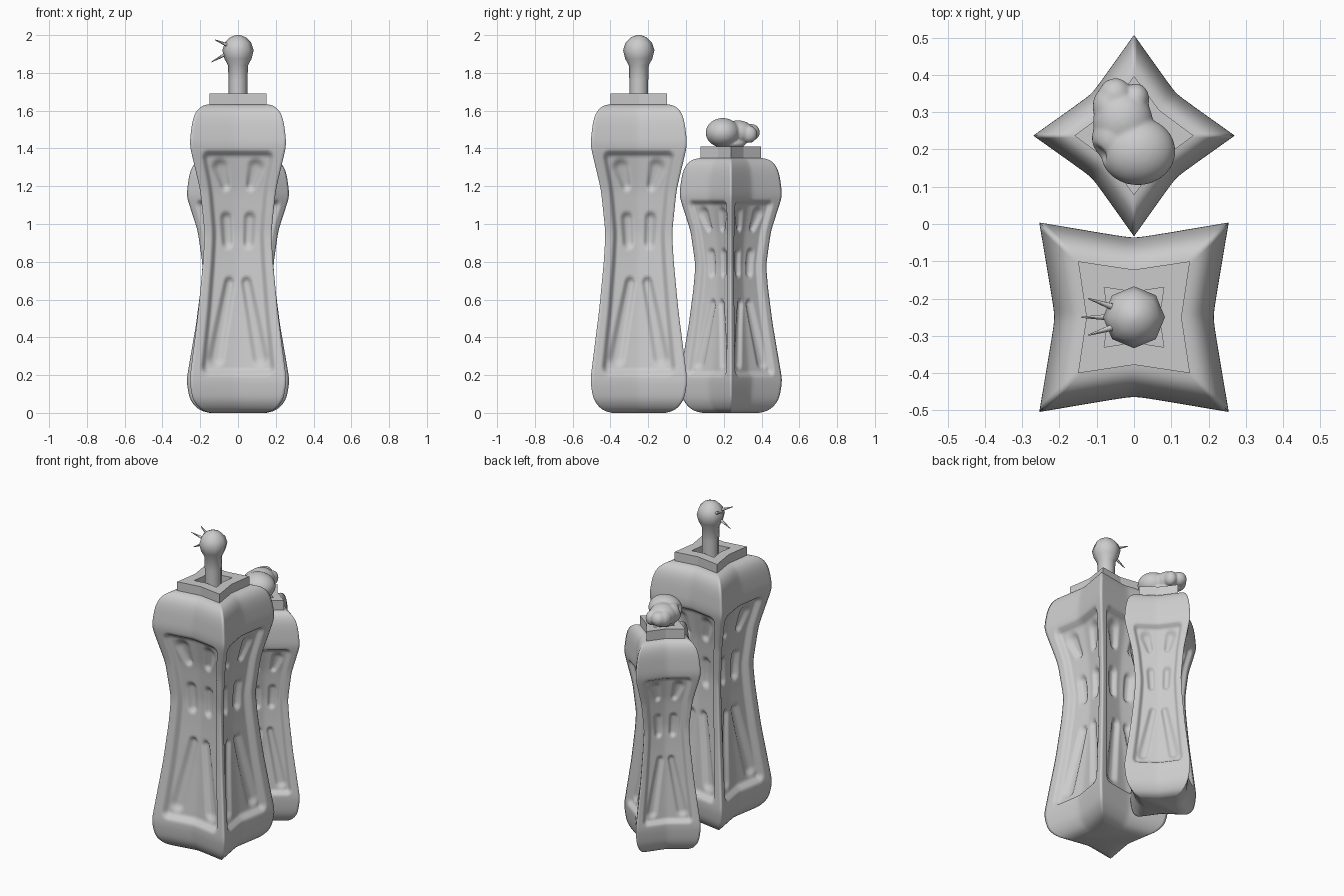
import bpy, bmesh, math
from mathutils import Matrix, Vector

cube = bpy.data.objects.get("Cube")
if cube:
    bpy.data.objects.remove(cube, do_unlink=True)

grey = bpy.data.materials.new("stone_grey")
grey.use_nodes = True
grey.diffuse_color = (0.6, 0.6, 0.6, 1)
grey.node_tree.nodes["Principled BSDF"].inputs["Base Color"].default_value = (0.6, 0.6, 0.6, 1)

PINCH = 0.17  # how far each side folds inward at its middle


def finish(name, bm, loc=(0, 0, 0), turn=0, smooth=None):
    bmesh.ops.recalc_face_normals(bm, faces=bm.faces)
    me = bpy.data.meshes.new(name)
    bm.to_mesh(me)
    bm.free()
    me.materials.append(grey)
    ob = bpy.data.objects.new(name, me)
    ob.location = loc
    ob.rotation_euler.z = math.radians(turn)
    bpy.context.collection.objects.link(ob)
    if smooth:
        bpy.ops.object.select_all(action='DESELECT')
        ob.select_set(True)
        bpy.context.view_layer.objects.active = ob
        bpy.ops.object.shade_smooth_by_angle(angle=math.radians(smooth))
    return ob


def skin(bm, rings, closed=False):
    pairs = list(zip(rings, rings[1:])) + ([(rings[-1], rings[0])] if closed else [])
    for a, b in pairs:
        n = len(a)
        for i in range(n):
            j = (i + 1) % n
            bm.faces.new((a[i], a[j], b[j], b[i]))


def ease(t):
    t = max(0.0, min(1.0, t))
    return t * t * (3 - 2 * t)


# Half width and height of the body outline, bottom to top
OUTLINE = [(.14, 0), (.19, .008), (.24, .065), (.257, .17), (.209, .55), (.185, .8),
           (.176, .95), (.2, 1.18), (.257, 1.42), (.243, 1.54), (.226, 1.595),
           (.188, 1.632), (.14, 1.635)]

# Hollows in each panel: start x, z, radius, then end x, z, radius
HOLLOWS = [(.068, 1.205, .032, .094, 1.3, .052),
           (.056, .9, .034, .062, 1.03, .038),
           (.045, .69, .034, .118, .29, .05)]


def carve(x, z, w):
    """Depth of the sunken panel and its hollows."""
    x = abs(x)
    r = 0.045
    dx, dz = x - 0.8 * w + r, max(0.2 - z, z - 1.39) + r
    edge = math.hypot(max(dx, 0), max(dz, 0)) + min(max(dx, dz), 0) - r
    depth = 0.03 * ease(-edge / 0.03)
    if depth > 0:
        hollow = 0
        for x0, z0, r0, x1, z1, r1 in HOLLOWS:
            ax, az = x1 - x0, z1 - z0
            t = max(0, min(1, ((x - x0) * ax + (z - z0) * az) / (ax * ax + az * az)))
            d = math.hypot(x - x0 - t * ax, z - z0 - t * az) / (r0 + t * (r1 - r0))
            hollow = max(hollow, ease((1.05 - d) / 0.85))
        depth += 0.02 * hollow * ease(-edge / 0.03)
    return depth


def body_rows():
    """Outline cut into fine rows, its bends softened by averaging."""
    rows = []
    for (w0, z0), (w1, z1) in zip(OUTLINE, OUTLINE[1:]):
        n = math.ceil(math.hypot(w1 - w0, z1 - z0) / 0.013)
        rows += [(w0 + (w1 - w0) * i / n, z0 + (z1 - z0) * i / n) for i in range(n)]
    rows.append(OUTLINE[-1])
    for _ in range(10):
        inner = [tuple((p + 2 * q + s) / 4 for p, q, s in zip(a, b, c))
                 for a, b, c in zip(rows, rows[1:], rows[2:])]
        rows = [rows[0]] + inner + [rows[-1]]
    return rows


def body(name, loc, turn, scale, remap):
    dense = 52
    columns = [-1, -.93] + [-.87 + 1.74 * i / dense for i in range(dense + 1)] + [.93]
    bm = bmesh.new()
    rings = []
    for w, z in body_rows():
        ring = []
        for c, s in [(1, 0), (0, 1), (-1, 0), (0, -1)]:
            for u in columns:
                x = u * w
                fold = PINCH * (1 - min(1, math.hypot(u, .08)))
                y = -w * (1 - fold) + carve(x, z, w)
                ring.append(bm.verts.new(((x * c - y * s) * scale, (x * s + y * c) * scale, remap(z))))
        rings.append(ring)
    skin(bm, rings)
    bm.faces.new(rings[0])
    bm.faces.new(rings[-1])
    return finish(name, bm, loc, turn, 120)


def collar(name, loc, turn, outer, inner, low, high):
    """Four pointed frame with a matching hole."""
    bm = bmesh.new()

    def star(size, z):
        ring = []
        for i in range(8):
            a = math.radians(45 * i)
            r = size * (1 - 0.15) if i % 2 == 0 else size * math.sqrt(2)
            ring.append(bm.verts.new((r * math.cos(a), r * math.sin(a), z)))
        return ring
    skin(bm, [star(outer, low), star(outer, high), star(inner, high), star(inner, low)], True)
    return finish(name, bm, loc, turn)


def squash(z):
    """Height on the tall body to height on the short body."""
    marks = [(0, 0), (.17, .17), (1.42, 1.15), (1.635, 1.35)]
    for (a, p), (b, q) in zip(marks, marks[1:]):
        if z <= b + 1e-6:
            return p + (q - p) * (z - a) / (b - a)
    return marks[-1][1]


TALL, SHORT = (0, -.25, 0), (0, .237, 0)
body("tall_body", TALL, 0, 1, lambda z: z)
body("short_body", SHORT, 45, .752, squash)
collar("tall_collar", TALL, 0, .15, .08, 1.63, 1.69)
collar("short_collar", SHORT, 45, .113, .06, 1.345, 1.41)

# Neck and round knob on the tall body
bm = bmesh.new()
rings = []
for r, z in [(.05, 1.63), (.05, 1.76), (.053, 1.84), (.072, 1.875), (.083, 1.92),
             (.07, 1.96), (.042, 1.988), (.012, 2.0)]:
    rings.append([bm.verts.new((r * math.cos(k * math.pi / 4), r * math.sin(k * math.pi / 4), z))
                  for k in range(8)])
skin(bm, rings)
bm.faces.new(rings[0])
bm.faces.new(rings[-1])
finish("knob", bm, TALL, 0, 60)

# Three thin spikes on the knob's right side
for label, tip, root in [("back", (-.122, .05, 1.975), (-.05, .025, 1.945)),
                         ("middle", (-.14, 0, 1.858), (-.055, 0, 1.905)),
                         ("front", (-.122, -.048, 1.975), (-.05, -.025, 1.945))]:
    a, b = Vector(root), Vector(tip)
    bm = bmesh.new()
    aim = Matrix.Translation((a + b) / 2) @ (b - a).to_track_quat('Z', 'Y').to_matrix().to_4x4()
    bmesh.ops.create_cone(bm, cap_ends=True, segments=6, radius1=.011, radius2=.002,
                          depth=(b - a).length, matrix=aim)
    finish("spike_" + label, bm, TALL, 0, 60)

# Lumpy head on the short body, blended from rounded lumps
bm = bmesh.new()
LUMPS = [((.01, .195, 1.483), (.101, .091, .078)),
         ((-.03, .275, 1.483), (.08, .085, .066)),
         ((-.068, .315, 1.48), (.043, .055, .05)),
         ((-.05, .345, 1.485), (.045, .046, .045)),
         ((.005, .335, 1.475), (.036, .042, .046)),
         ((-.055, .23, 1.48), (.058, .065, .062)),
         ((-.01, .235, 1.425), (.07, .08, .03))]
for centre, size in LUMPS:
    bmesh.ops.create_icosphere(bm, subdivisions=4, radius=1,
                               matrix=Matrix.Translation(centre) @ Matrix.Diagonal((*size, 1)))
# Press a small socket into the right side
socket = Vector((-.095, .19, 1.5))
for v in bm.verts:
    v.co.x += .02 * ease(1.2 - (v.co - socket).length / .028)
head = finish("lumpy_head", bm)
blend = head.modifiers.new("blend", 'REMESH')
blend.mode = 'VOXEL'
blend.voxel_size = 0.006
blend.use_smooth_shade = True
soften = head.modifiers.new("soften", 'SMOOTH')
soften.factor = 0.5
soften.iterations = 8
